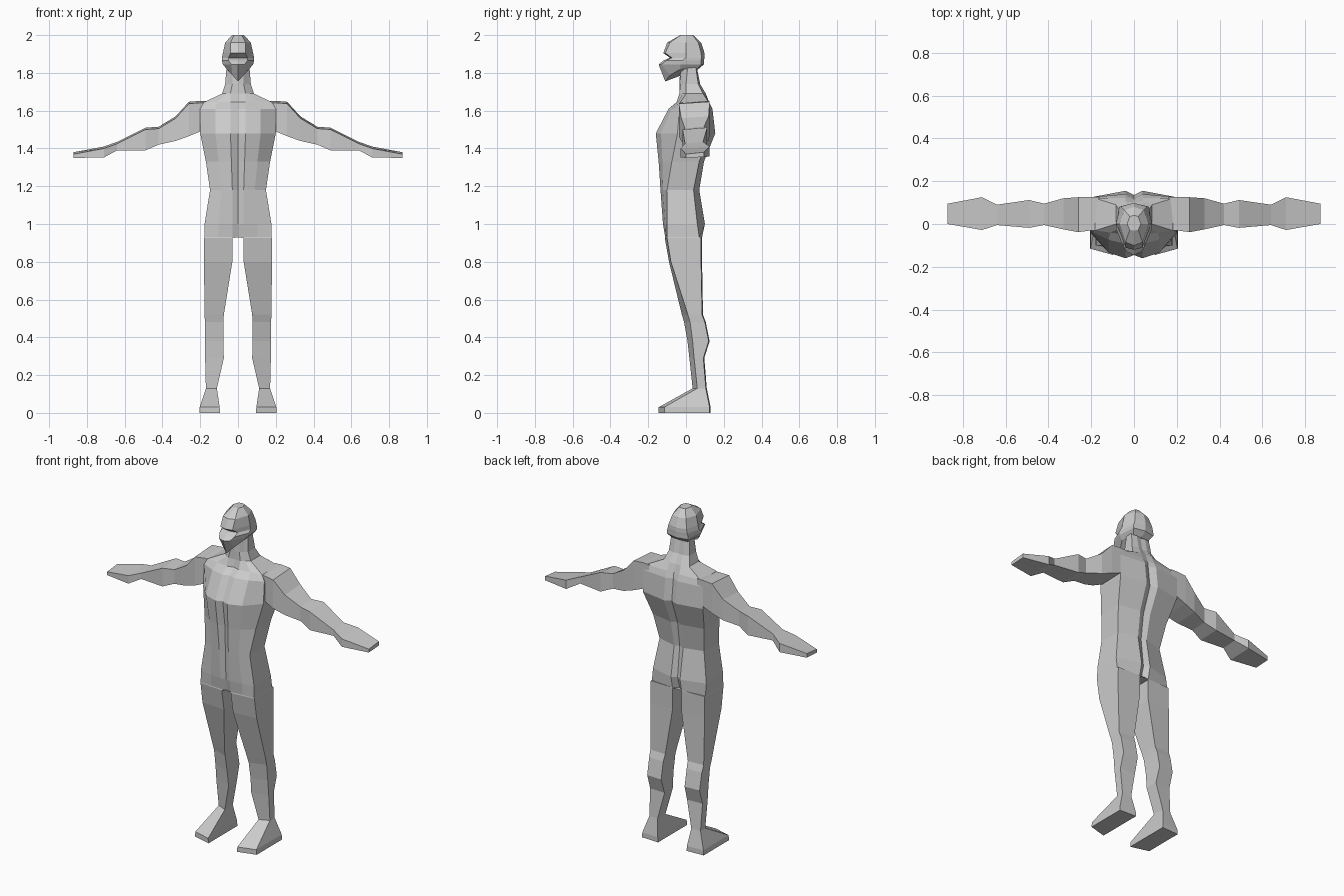
import bpy, bmesh


def loft(name, rings, closed=True):
    """Skin a list of rings, cap both ends, mirror across x = 0."""
    bm = bmesh.new()
    vs = [[bm.verts.new(p) for p in r] for r in rings]
    n = len(vs[0])
    for a, b in zip(vs, vs[1:]):
        for i in range(n if closed else n - 1):
            j = (i + 1) % n
            bm.faces.new((a[i], a[j], b[j], b[i]))
    bm.faces.new(vs[0])
    bm.faces.new(vs[-1])
    bmesh.ops.recalc_face_normals(bm, faces=bm.faces)
    me = bpy.data.meshes.new(name)
    bm.to_mesh(me)
    bm.free()
    ob = bpy.data.objects.new(name, me)
    bpy.context.collection.objects.link(ob)
    mod = ob.modifiers.new("mirror", 'MIRROR')
    mod.use_clip = True
    mod.merge_threshold = 0.0005
    return ob


# Torso and neck: z, centre front, front ridge x, ridge y, bulge,
# side x, side front y, side back y, back ridge y, centre back
torso = [
    (0.93, -.100, .03, -.110, .00, .178, -.10, .07, .085, .06),
    (1.00, -.115, .03, -.122, .00, .177, -.10, .06, .100, .08),
    (1.18, -.120, .03, -.135, .005, .148, -.10, .04, .070, .06),
    (1.33, -.125, .035, -.145, .015, .170, -.075, .07, .095, .08),
    (1.48, -.145, .04, -.160, .03, .200, -.045, .125, .155, .135),
    (1.61, -.080, .04, -.092, .01, .200, -.035, .125, .140, .12),
    (1.645, -.040, .04, -.050, .00, .180, -.03, .12, .122, .115),
    (1.69, -.033, .04, -.035, .00, .085, .00, .09, .105, .10),
    (1.74, -.035, .03, -.030, .00, .068, .00, .065, .075, .07),
    (1.84, -.030, .03, -.025, .00, .060, .01, .05, .055, .05),
]
loft("torso", [[(0, cf, z), (fx, fy, z),
                ((fx + sx) / 2, (fy + sf) / 2 - bu, z),
                (sx, sf, z), (sx, sb, z), (fx, by, z), (0, cb, z)]
               for z, cf, fx, fy, bu, sx, sf, sb, by, cb in torso], False)

# Head: z, chin drop, centre front, cheek x/y, side x/y, rear x/y, back
head = [
    (1.82, .065, -.110, .030, -.085, .060, -.03, .055, .06, .065),
    (1.845, 0, -.145, .035, -.130, .080, -.03, .070, .08, .095),
    (1.865, 0, -.120, .050, -.105, .085, -.02, .070, .08, .096),
    (1.88, 0, -.085, .050, -.075, .085, .00, .065, .082, .097),
    (1.905, 0, -.120, .040, -.110, .080, .00, .060, .08, .098),
    (1.96, 0, -.100, .040, -.085, .068, .00, .045, .065, .080),
    (2.00, 0, -.030, .020, -.028, .032, .00, .020, .035, .040),
]
loft("head", [[(0, cf, z - d), (ax, ay, z - d / 2), (sx, sy, z),
               (rx, ry, z), (0, b, z)]
              for z, d, cf, ax, ay, sx, sy, rx, ry, b in head], False)

# Arms: x, bottom, top, front y, back y
arm = [
    (.16, 1.50, 1.64, -.03, .125),
    (.20, 1.49, 1.642, -.03, .125),
    (.26, 1.465, 1.637, -.038, .125),
    (.33, 1.44, 1.56, -.025, .12),
    (.42, 1.42, 1.505, -.005, .095),
    (.49, 1.39, 1.50, -.018, .112),
    (.64, 1.39, 1.425, -.005, .09),
    (.71, 1.352, 1.40, -.028, .125),
    (.87, 1.35, 1.37, .00, .095),
]
loft("arms", [[(x, f, lo), (x, f, hi), (x, b, hi + .01), (x, b, lo + .005)]
              for x, lo, hi, f, b in arm])

# Legs and feet: z, inner x, outer x, inner front y, outer front y, back y
leg = [
    (.93, .000, .178, -.112, -.10, .085),
    (.925, .030, .179, -.112, -.10, .085),
    (.80, .030, .180, -.090, -.08, .085),
    (.52, .075, .177, -.022, .010, .09),
    (.48, .078, .175, -.010, .022, .105),
    (.38, .078, .174, .008, .035, .125),
    (.29, .075, .174, .018, .043, .097),
    (.13, .112, .170, .035, .060, .11),
    (.03, .097, .203, -.145, -.115, .13),
    (.00, .095, .205, -.145, -.115, .13),
]
loft("legs", [[(xi, fi, z), (xo, fo, z), (xo, b - .005, z), (xi, b, z)]
              for z, xi, xo, fi, fo, b in leg])
